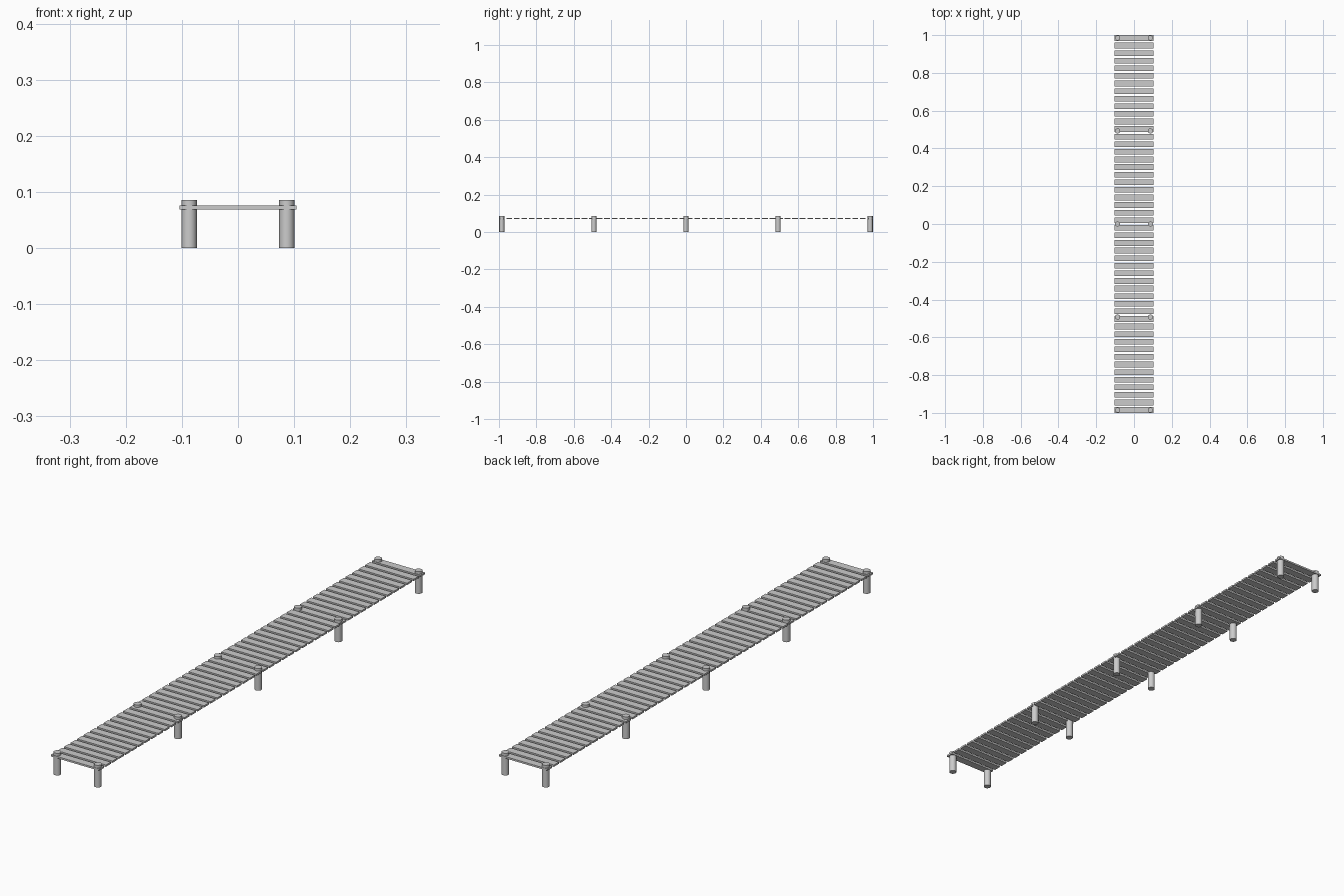
import bpy

if "Cube" in bpy.data.objects:
    bpy.data.objects.remove(bpy.data.objects["Cube"])

PLANKS = 50
PLANK_SIZE = (0.208, 0.03, 0.007)
PLANK_Z = 0.0725
POST_R, POST_H, POST_X = 0.0135, 0.086, 0.087
END_Y = 0.985


def plank(i):
    y = -END_Y + 2 * END_Y * i / (PLANKS - 1)
    bpy.ops.mesh.primitive_cube_add(size=1, location=(0, y, PLANK_Z))
    ob = bpy.context.object
    ob.name = f"deck_plank_{i + 1:02d}"
    ob.scale = PLANK_SIZE
    bpy.ops.object.transform_apply(location=False, rotation=False, scale=True)


def post(side, x, i):
    y = -END_Y + 2 * END_Y * i / 4
    bpy.ops.mesh.primitive_cylinder_add(vertices=24, radius=POST_R, depth=POST_H,
                                        location=(x, y, POST_H / 2))
    bpy.context.object.name = f"{side}_post_{i + 1}"
    bpy.ops.object.shade_smooth_by_angle()


# Deck of evenly spaced planks with narrow gaps
for i in range(PLANKS):
    plank(i)

# Five pairs of round posts standing slightly above the deck
for i in range(5):
    post("left", -POST_X, i)
    post("right", POST_X, i)
